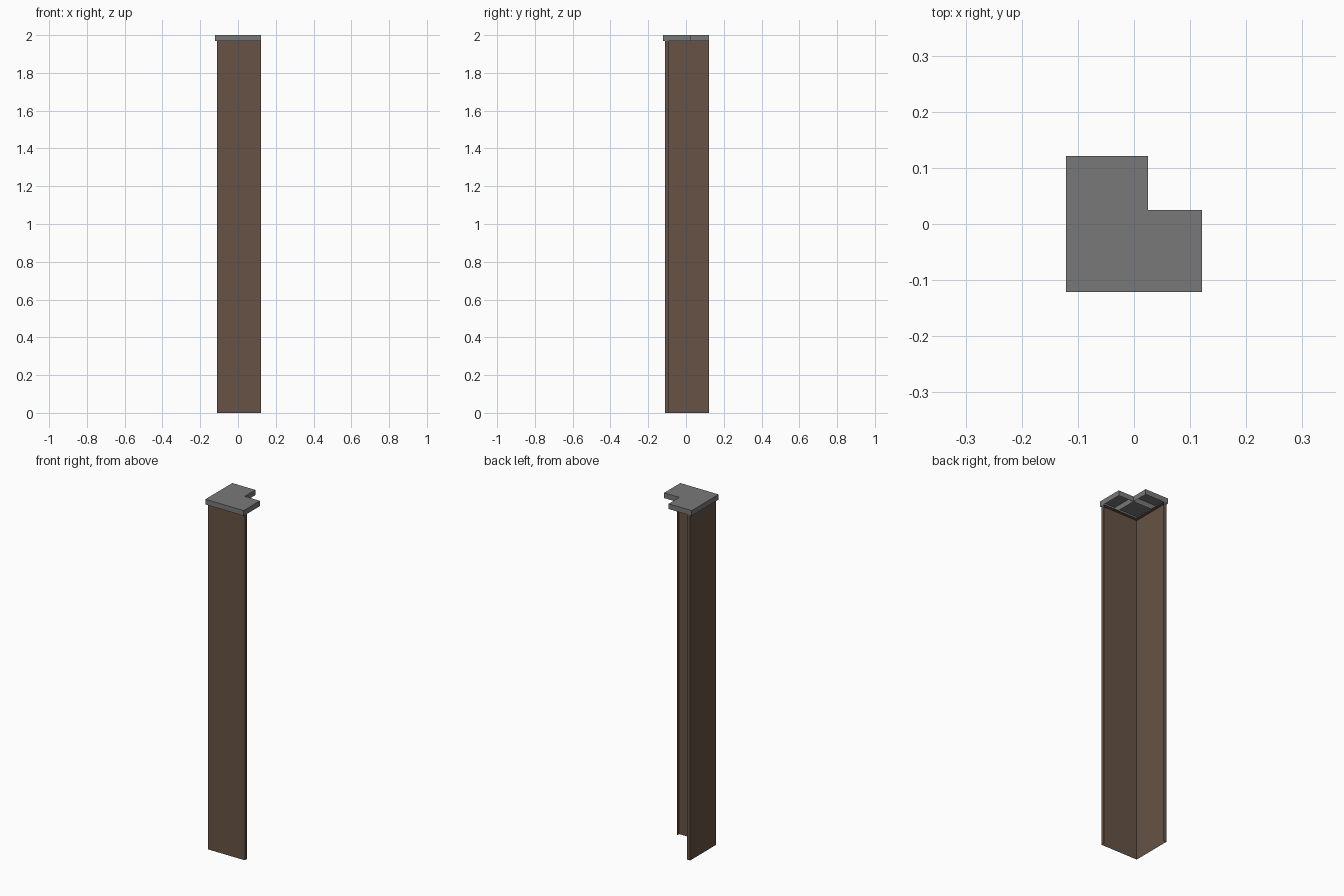
import bpy
import bmesh

default_cube = bpy.data.objects.get("Cube")
if default_cube:
    bpy.data.objects.remove(default_cube, do_unlink=True)


def make_material(name, colour):
    mat = bpy.data.materials.new(name)
    mat.use_nodes = True
    mat.diffuse_color = (*colour, 1)
    bsdf = mat.node_tree.nodes["Principled BSDF"]
    bsdf.inputs["Base Color"].default_value = (*colour, 1)
    return mat


def make_shell(name, walls, top, z0, z1, mat):
    """Thin upright sheets along each path, closed by a flat top."""
    bm = bmesh.new()
    for path in walls:
        low = [bm.verts.new((x, y, z0)) for x, y in path]
        high = [bm.verts.new((x, y, z1)) for x, y in path]
        for i in range(len(path) - 1):
            bm.faces.new((low[i], low[i + 1], high[i + 1], high[i]))
    bm.faces.new([bm.verts.new((x, y, z1)) for x, y in top])
    bmesh.ops.remove_doubles(bm, verts=bm.verts, dist=0.0001)
    mesh = bpy.data.meshes.new(name)
    bm.to_mesh(mesh)
    bm.free()
    mesh.materials.append(mat)
    obj = bpy.data.objects.new(name, mesh)
    bpy.context.collection.objects.link(obj)
    return obj


brown = make_material("brown", (0.133, 0.086, 0.060))
grey = make_material("grey", (0.19, 0.19, 0.19))

edge, outer, inner, notch = 0.121, -0.111, -0.092, 0.025
cap_base, cap_top = 1.97, 2.0

# Corner post: two outer sheets with narrow returns and a thin top ledge
outline = [(inner, edge), (outer, edge), (outer, outer),
           (edge, outer), (edge, inner)]
make_shell("corner_post", [outline], outline + [(inner, inner)],
           0, cap_base, brown)

# Cap: hollow L-shaped lid with two dividing ribs underneath
lid = [(-edge, -edge), (edge, -edge), (edge, notch),
       (notch, notch), (notch, edge), (-edge, edge)]
ribs = [[(notch, -edge), (notch, notch)], [(notch, notch), (-edge, notch)]]
make_shell("cap", [lid + lid[:1]] + ribs, lid, cap_base, cap_top, grey)
